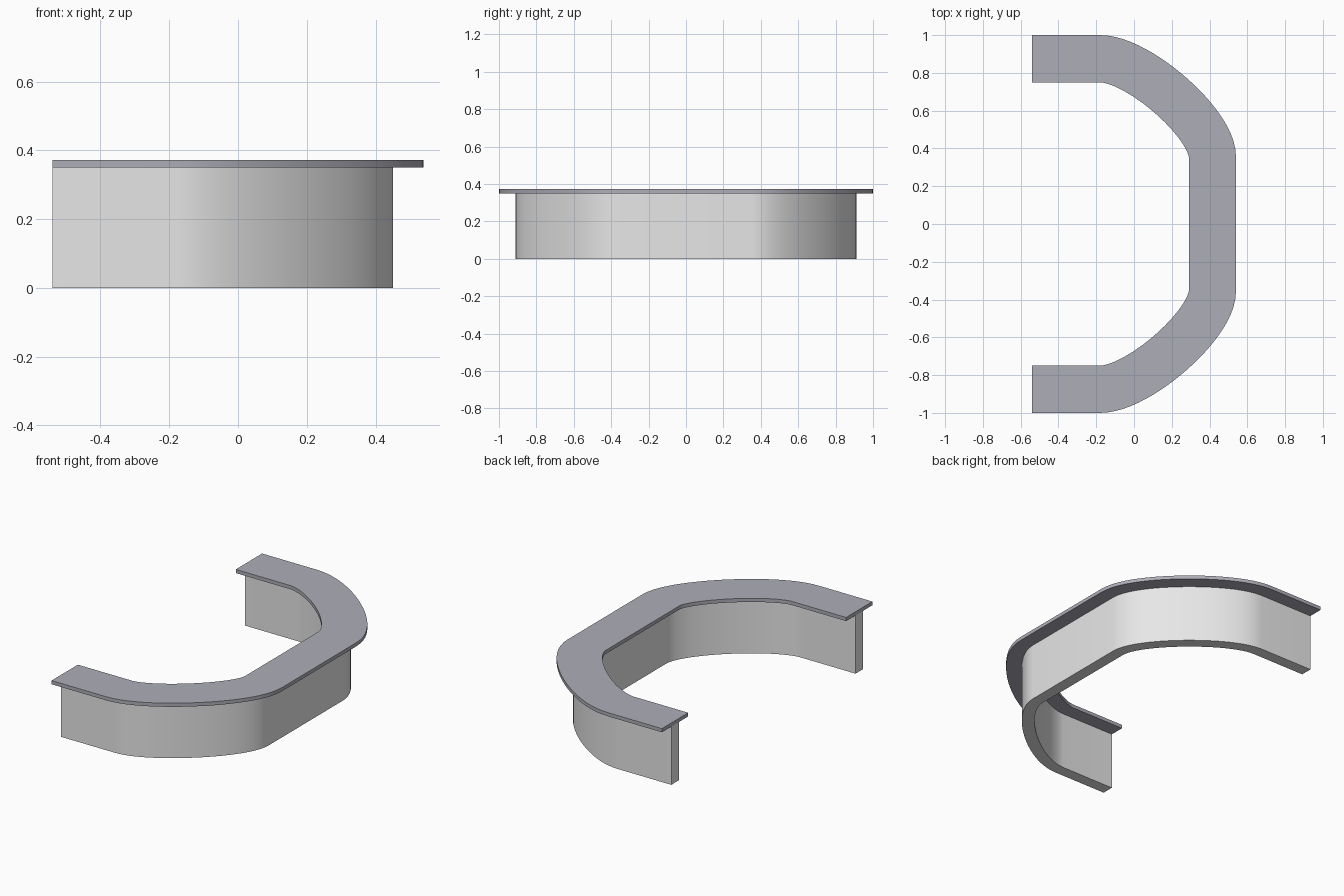
import bpy, bmesh
from mathutils import Vector

if "Cube" in bpy.data.objects:
    bpy.data.objects.remove(bpy.data.objects["Cube"])


def material(name, rgb):
    m = bpy.data.materials.new(name)
    m.diffuse_color = (*rgb, 1)
    m.use_nodes = True
    m.node_tree.nodes["Principled BSDF"].inputs["Base Color"].default_value = m.diffuse_color
    return m


# Centre line of the counter: straight arm, flattened corner, mirrored
def centre_line(steps=24, k=0.34):
    a, b = Vector((-0.18, 0.875)), Vector((0.415, 0.355))
    c = Vector((b.x, a.y))
    p1, p2 = a.lerp(c, k), b.lerp(c, k)
    half = [(Vector((-0.54, a.y)), Vector((1, 0)))]
    for i in range(steps + 1):
        t = i / steps
        u = 1 - t
        pos = a*u**3 + p1*3*u*u*t + p2*3*u*t*t + b*t**3
        tan = (p1 - a)*u*u + (p2 - p1)*2*u*t + (b - p2)*t*t
        half.append((pos, tan.normalized()))
    other = [(Vector((p.x, -p.y)), Vector((-d.x, d.y))) for p, d in reversed(half)]
    return half + other


# Sweep a rectangular section along the centre line
def sweep(name, half_width, z0, z1, mat):
    bm = bmesh.new()
    rings = []
    for p, d in centre_line():
        n = Vector((-d.y, d.x))
        o, i = p + n*half_width, p - n*half_width
        rings.append([bm.verts.new((q.x, q.y, z))
                      for q, z in ((o, z0), (o, z1), (i, z1), (i, z0))])
    for r, s in zip(rings, rings[1:]):
        for j in range(4):
            k = (j + 1) % 4
            bm.faces.new((r[j], r[k], s[k], s[j]))
    bm.faces.new(rings[0])
    bm.faces.new(rings[-1][::-1])
    bmesh.ops.recalc_face_normals(bm, faces=bm.faces)
    me = bpy.data.meshes.new(name)
    bm.to_mesh(me)
    bm.free()
    ob = bpy.data.objects.new(name, me)
    bpy.context.collection.objects.link(ob)
    me.materials.append(mat)
    bpy.context.view_layer.objects.active = ob
    ob.select_set(True)
    bpy.ops.object.shade_smooth_by_angle(angle=0.6)
    ob.select_set(False)


# Upright wall and overhanging worktop
sweep("counter_wall", 0.036, 0.0, 0.35, material("light grey", (0.8, 0.8, 0.8)))
sweep("counter_top", 0.125, 0.35, 0.372, material("blue grey", (0.42, 0.42, 0.48)))
